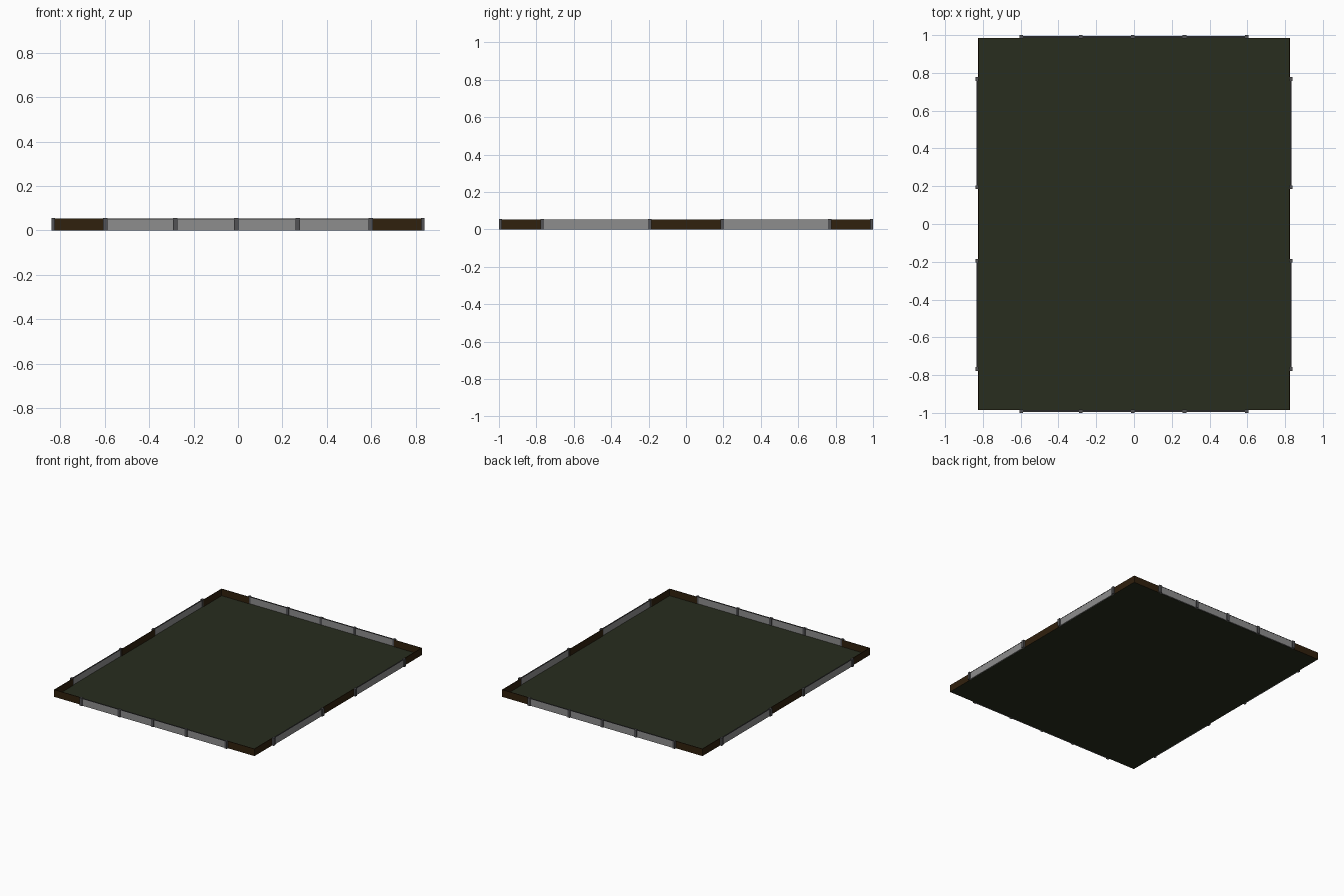
import bpy

if "Cube" in bpy.data.objects:
    bpy.data.objects.remove(bpy.data.objects["Cube"])


def material(name, rgb):
    m = bpy.data.materials.new(name)
    m.diffuse_color = (*rgb, 1.0)
    m.use_nodes = True
    m.node_tree.nodes["Principled BSDF"].inputs["Base Color"].default_value = m.diffuse_color
    return m


GRASS = material("dark_green_turf", (0.021, 0.026, 0.013))
WOOD = material("dark_brown_wood", (0.030, 0.015, 0.004))
PANEL = material("grey_panel", (0.27, 0.27, 0.27))
POST = material("dark_grey_post", (0.085, 0.085, 0.09))
RAIL = material("charcoal_rail", (0.05, 0.05, 0.05))


def box(name, x0, x1, y0, y1, z0, z1, mat):
    bpy.ops.mesh.primitive_cube_add(
        size=1, location=((x0 + x1) / 2, (y0 + y1) / 2, (z0 + z1) / 2))
    o = bpy.context.object
    o.name = name
    o.scale = (x1 - x0, y1 - y0, z1 - z0)
    bpy.ops.object.transform_apply(location=False, rotation=False, scale=True)
    o.data.materials.append(mat)
    return o


def side_box(name, axis, s, a0, a1, d0, d1, z0, z1, mat):
    """Box along a wall: a = along the wall, d = distance from the centre."""
    lo, hi = sorted((s * d0, s * d1))
    if axis == "x":
        box(name, a0, a1, lo, hi, z0, z1, mat)
    else:
        box(name, lo, hi, a0, a1, z0, z1, mat)


HX, HY, H = 0.825, 0.985, 0.054
END_POSTS = [-0.597, -0.282, -0.007, 0.268, 0.597]
SIDE_POSTS = [-0.768, -0.194, 0.194, 0.768]

# floor
box("floor", -HX, HX, -HY, HY, 0, 0.003, GRASS)

for s in (-1, 1):
    # front and back: wooden corners, grey panels, rail and posts
    for a0, a1 in ((-HX, END_POSTS[0]), (END_POSTS[-1], HX)):
        side_box("end_wood_wall", "x", s, a0, a1, HY - 0.004, HY + 0.001, 0, H - 0.001, WOOD)
    for a0, a1 in zip(END_POSTS, END_POSTS[1:]):
        side_box("end_panel", "x", s, a0, a1, HY + 0.002, HY + 0.008, 0, H - 0.004, PANEL)
        side_box("end_rail", "x", s, a0, a1, HY + 0.001, HY + 0.009, H - 0.004, H, RAIL)
    for a in END_POSTS:
        side_box("end_post", "x", s, a - 0.01, a + 0.01, HY - 0.002, 1.0, 0, H + 0.002, POST)

    # left and right: wood in the corners and middle, grey panels between
    for a0, a1 in ((-HY, SIDE_POSTS[0]), (SIDE_POSTS[1], SIDE_POSTS[2]), (SIDE_POSTS[3], HY)):
        side_box("side_wood_wall", "y", s, a0, a1, HX - 0.004, HX + 0.001, 0, H - 0.001, WOOD)
    for a0, a1 in (SIDE_POSTS[:2], SIDE_POSTS[2:]):
        side_box("side_panel", "y", s, a0, a1, HX + 0.001, HX + 0.007, 0, H - 0.004, PANEL)
        side_box("side_rail", "y", s, a0, a1, HX, HX + 0.008, H - 0.004, H, RAIL)
    for a in SIDE_POSTS:
        side_box("side_post", "y", s, a - 0.01, a + 0.01, HX - 0.002, HX + 0.015, 0, H + 0.002, POST)
